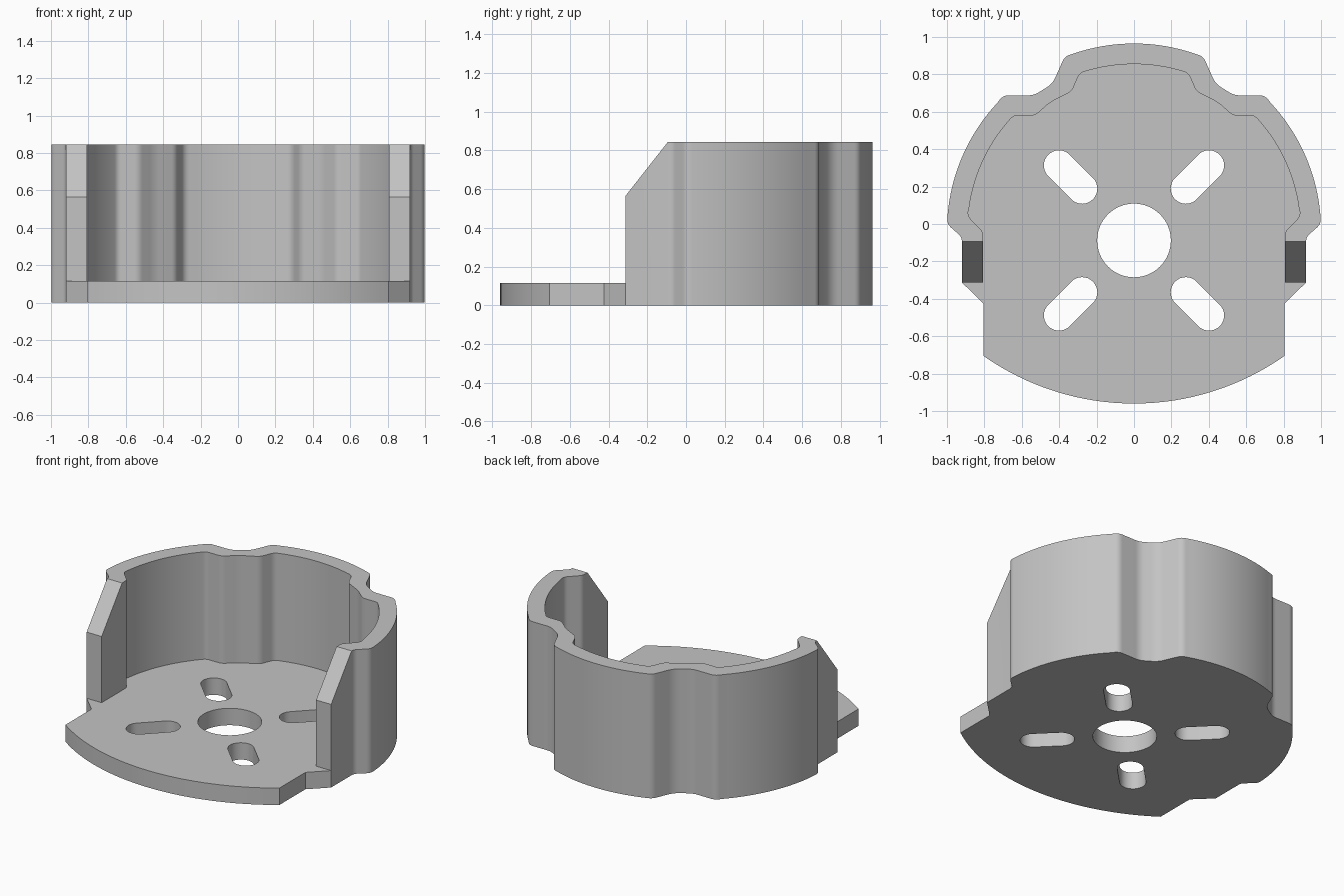
import bpy
import bmesh
from math import sin, cos, radians, pi
from mathutils import Vector, Matrix

if "Cube" in bpy.data.objects:
    bpy.data.objects.remove(bpy.data.objects["Cube"])

HEIGHT, FLOOR, FRONT = 0.845, 0.115, -0.313
HOLE_Y = -0.088


def arc(radius, start, end, steps, cy=-0.035):
    """Points on a circle, angle measured clockwise from +y."""
    angles = [radians(start + (end - start) * i / steps) for i in range(steps + 1)]
    return [(radius * sin(a), cy + radius * cos(a), 0) for a in angles]


def rounded(path):
    """Soften every (x, y, d) corner over the distance d."""
    out = []
    for i, (x, y, d) in enumerate(path):
        p = Vector((x, y))
        if not d:
            out.append(p)
            continue
        a = p + (Vector(path[i - 1][:2]) - p).normalized() * d
        b = p + (Vector(path[i + 1][:2]) - p).normalized() * d
        for k in range(7):
            t = k / 6
            out.append(a * (1 - t) ** 2 + p * 2 * t * (1 - t) + b * t * t)
    return out


def mirrored(half):
    """Close a right-hand half outline across x = 0."""
    return half + [Vector((-p.x, p.y)) for p in reversed(half) if p.x > 1e-4]


def prism(name, outline, low, high, matrix=Matrix()):
    bm = bmesh.new()
    face = bm.faces.new([bm.verts.new((p[0], p[1], low)) for p in outline])
    top = bmesh.ops.extrude_face_region(bm, geom=[face])["geom"]
    bmesh.ops.translate(bm, vec=(0, 0, high - low),
                        verts=[v for v in top if isinstance(v, bmesh.types.BMVert)])
    bmesh.ops.transform(bm, matrix=matrix, verts=bm.verts)
    bmesh.ops.recalc_face_normals(bm, faces=bm.faces)
    mesh = bpy.data.meshes.new(name)
    bm.to_mesh(mesh)
    bm.free()
    obj = bpy.data.objects.new(name, mesh)
    bpy.context.collection.objects.link(obj)
    return obj


# Outer body: round shell with a raised back lobe and stepped front plate
outer = mirrored(rounded(
    arc(1.0, 0, 19.5, 10)
    + [(0.37, 0.898, 0.03), (0.435, 0.75, 0.04), (0.535, 0.688, 0.03), (0.70, 0.688, 0.03)]
    + arc(1.0, 47, 86, 20)
    + [(1.0, 0.0, 0.03), (0.92, -0.07, 0.025), (0.92, FRONT, 0),
       (0.805, -0.425, 0), (0.805, -0.705, 0)]
    + arc(1.398, 145, 180, 16, 0.438)[1:]))
body = prism("motor_mount_housing", outer, 0, HEIGHT)

# Cavity: inner wall outline opening into the space above the front plate
inner = mirrored(rounded(
    arc(0.89, 0, 16.5, 10)
    + [(0.29, 0.81, 0.03), (0.332, 0.71, 0.025), (0.45, 0.65, 0.03),
       (0.53, 0.579, 0.025), (0.645, 0.579, 0.02)]
    + arc(0.89, 48.5, 82, 20)
    + [(0.892, 0.045, 0.03), (0.807, -0.042, 0.02), (0.807, FRONT, 0),
       (1.3, FRONT, 0), (1.3, -1.3, 0)]))
cutters = [prism("cavity_cutter", inner, FLOOR, 1.2)]

# Sloped upper corners of the wall ends
slope = (HEIGHT - 0.565) / 0.22
wedge = [(FRONT - 0.2, 0.565 - 0.2 * slope), (FRONT + 0.42, 0.565 + 0.42 * slope),
         (FRONT - 0.2, 0.565 + 0.42 * slope)]
# local (x, y, z) becomes world (y, z, x)
turn = Matrix(((0, 0, 1, 0), (1, 0, 0, 0), (0, 1, 0, 0), (0, 0, 0, 1)))
cutters.append(prism("slope_cutter", wedge, -1.3, 1.3, turn))

# Centre bore
bore = [(0.197 * sin(i * pi / 32), 0.197 * cos(i * pi / 32)) for i in range(64)]
cutters.append(prism("bore_cutter", bore, -0.2, 0.3, Matrix.Translation((0, HOLE_Y, 0))))

# Four diagonal screw slots
slot = []
for centre, start in ((0.567, -90), (0.392, 90)):
    for k in range(17):
        a = radians(start + 180 * k / 16)
        slot.append((centre + 0.081 * cos(a), 0.081 * sin(a)))
for i in range(4):
    place = Matrix.Translation((0, HOLE_Y, 0)) @ Matrix.Rotation(pi / 4 + i * pi / 2, 4, "Z")
    cutters.append(prism("slot_cutter", slot, -0.2, 0.3, place))

# Cut everything and drop the cutters
bpy.context.view_layer.objects.active = body
for cutter in cutters:
    cutter.hide_render = True
    mod = body.modifiers.new("cut", "BOOLEAN")
    mod.operation = "DIFFERENCE"
    mod.solver = "EXACT"
    mod.object = cutter
    bpy.ops.object.modifier_apply(modifier=mod.name)
    bpy.data.objects.remove(cutter)

# Plain grey material
grey = bpy.data.materials.new("plain grey")
grey.use_nodes = True
colour = (0.55, 0.55, 0.55, 1)
grey.diffuse_color = colour
grey.node_tree.nodes["Principled BSDF"].inputs["Base Color"].default_value = colour
body.data.materials.clear()
body.data.materials.append(grey)

bpy.ops.object.select_all(action="DESELECT")
body.select_set(True)
bpy.ops.object.shade_smooth_by_angle(angle=radians(30))
